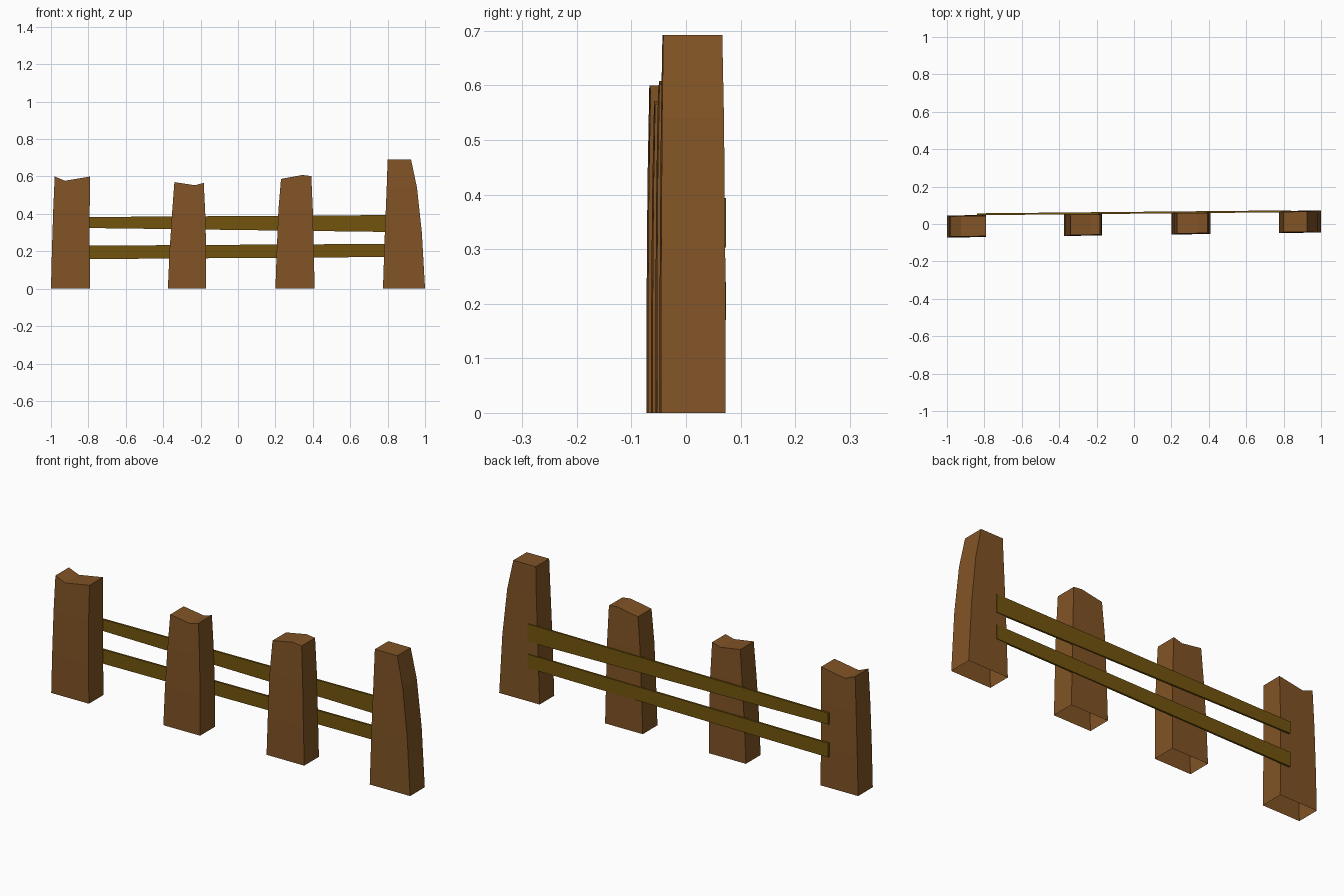
import bpy, bmesh

if "Cube" in bpy.data.objects:
    bpy.data.objects.remove(bpy.data.objects["Cube"])

SLOPE = 0.0135   # the fence runs slightly askew: y drifts with x


def material(name, rgb):
    m = bpy.data.materials.new(name)
    m.diffuse_color = (*rgb, 1)
    m.use_nodes = True
    m.node_tree.nodes["Principled BSDF"].inputs["Base Color"].default_value = m.diffuse_color
    return m


post_wood = material("post_brown", (0.22, 0.088, 0.019))
rail_wood = material("rail_olive_brown", (0.17, 0.089, 0.004))


def finish(bm, name, mat):
    bmesh.ops.recalc_face_normals(bm, faces=bm.faces[:])
    me = bpy.data.meshes.new(name)
    bm.to_mesh(me)
    bm.free()
    me.materials.append(mat)
    ob = bpy.data.objects.new(name, me)
    bpy.context.collection.objects.link(ob)
    return ob


def post(name, left, right, notch):
    """left/right: (x, z) side profiles from ground to top; notch: middle point of the worn top."""
    bm = bmesh.new()
    top = max(left[-1][1], right[-1][1])

    def pair(x, z):  # front and back vertex; depth tapers near the top
        half = 0.059 - 0.005 * (z / top) ** 3
        return [bm.verts.new((x, SLOPE * x + s * half, z)) for s in (-1, 1)]

    L = [pair(*p) for p in left]
    R = [pair(*p) for p in right]
    N = pair(*notch)
    last = len(L) - 2
    for i in range(last + 1):
        for s in (0, 1):   # front and back
            ring = [L[i][s], R[i][s], R[i + 1][s]]
            if i == last:
                ring.append(N[s])
            bm.faces.new(ring + [L[i + 1][s]])
        for S in (L, R):   # sides
            bm.faces.new((S[i][0], S[i][1], S[i + 1][1], S[i + 1][0]))
    # worn top; the underside stays open
    for a, b in ((L[-1], N), (N, R[-1])):
        bm.faces.new((a[0], b[0], b[1], a[1]))
    return finish(bm, name, post_wood)


def rail(name, z_left, z_right):
    """Tapered plank fixed behind the posts."""
    bm = bmesh.new()
    ends = []
    for x, y, (z0, z1) in ((-0.84, 0.047, z_left), (0.84, 0.063, z_right)):
        ends.append([bm.verts.new((x, y + dy, z))
                     for dy, z in ((0, z0), (0.01, z0), (0.01, z1), (0, z1))])
    a, b = ends
    bm.faces.new(a)
    bm.faces.new(b)
    for i in range(4):
        j = (i + 1) % 4
        bm.faces.new((a[i], a[j], b[j], b[i]))
    return finish(bm, name, rail_wood)


# Posts, left to right
post("post_far_left",
     [(-1.0, 0), (-0.995, 0.2), (-0.988, 0.42), (-0.98, 0.60)],
     [(-0.79, 0), (-0.793, 0.2), (-0.793, 0.42), (-0.79, 0.60)], (-0.925, 0.577))
post("post_mid_left",
     [(-0.375, 0), (-0.366, 0.2), (-0.353, 0.4), (-0.34, 0.57)],
     [(-0.17, 0), (-0.17, 0.2), (-0.175, 0.4), (-0.183, 0.566)], (-0.23, 0.553))
post("post_mid_right",
     [(0.20, 0), (0.207, 0.2), (0.216, 0.42), (0.23, 0.587)],
     [(0.41, 0), (0.405, 0.2), (0.4, 0.42), (0.392, 0.602)], (0.345, 0.608))
post("post_far_right",
     [(0.775, 0), (0.785, 0.3), (0.795, 0.54), (0.80, 0.692)],
     [(1.0, 0), (0.983, 0.3), (0.957, 0.54), (0.925, 0.692)], (0.86, 0.692))

# Rails
rail("upper_rail", (0.325, 0.383), (0.303, 0.394))
rail("lower_rail", (0.158, 0.23), (0.17, 0.24))
